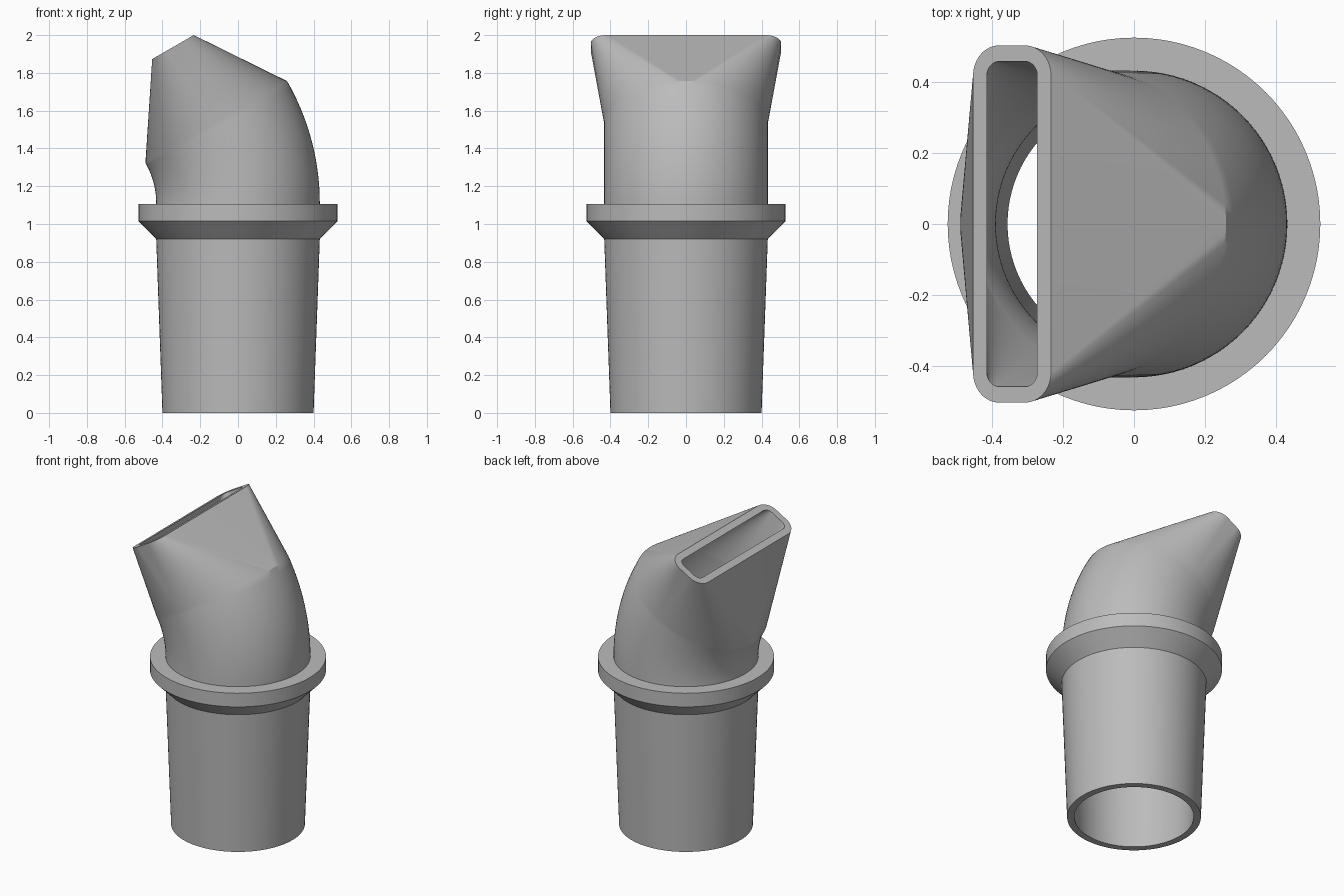
import bpy
import bmesh
from math import cos, sin, pi, radians
from mathutils import Vector

cube = bpy.data.objects.get("Cube")
if cube:
    bpy.data.objects.remove(cube)

QUARTER = 24                 # steps per quarter turn
BEND_R, BEND_Z = 0.86, 1.11  # elbow centreline radius and start height
TILT = radians(30)
OUTER, BORE = 0.433, 0.39    # elbow radii
COLLAR_Z = 1.105

grey = bpy.data.materials.new("plain grey")
grey.use_nodes = True
colour = (0.5, 0.5, 0.5, 1)
grey.diffuse_color = colour
grey.node_tree.nodes["Principled BSDF"].inputs["Base Color"].default_value = colour


def outline(half_u, half_v, r):
    """Rounded rectangle; with both halves equal to r it is a circle."""
    pts = []
    for q in range(4):
        su = 1 if q in (0, 3) else -1
        sv = 1 if q < 2 else -1
        for i in range(QUARTER + 1):
            a = (q + i / QUARTER) * pi / 2
            pts.append((su * (half_u - r) + r * cos(a), sv * (half_v - r) + r * sin(a)))
    return pts


def place(pts, centre, tilt=0.0):
    """Lay an outline in a plane leaning towards -x."""
    u = Vector((cos(tilt), 0, sin(tilt)))
    v = Vector((0, 1, 0))
    return [centre + u * a + v * b for a, b in pts]


def circle(r, z):
    return place(outline(r, r, r), Vector((0, 0, z)))


def bend(r, t):
    centre = Vector((BEND_R * (cos(t) - 1), 0, BEND_Z + BEND_R * sin(t)))
    return place(outline(r, r, r), centre, t)


def skin(name, rings):
    """Join successive rings into one smooth-shaded surface."""
    bm = bmesh.new()
    rows = [[bm.verts.new(p) for p in ring] for ring in rings]
    for low, high in zip(rows, rows[1:]):
        n = len(low)
        for i in range(n):
            j = (i + 1) % n
            bm.faces.new((low[i], low[j], high[j], high[i]))
    bmesh.ops.remove_doubles(bm, verts=bm.verts, dist=0.00005)
    mesh = bpy.data.meshes.new(name)
    bm.to_mesh(mesh)
    bm.free()
    mesh.materials.append(grey)
    obj = bpy.data.objects.new(name, mesh)
    bpy.context.collection.objects.link(obj)
    bpy.ops.object.select_all(action='DESELECT')
    obj.select_set(True)
    bpy.context.view_layer.objects.active = obj
    bpy.ops.object.shade_smooth_by_angle(angle=radians(30))
    return obj


# Tapered hollow spigot: bore downwards, bottom rim, outside upwards
skin("spigot", [circle(BORE, BEND_Z), circle(0.357, 0), circle(0.4, 0), circle(OUTER, 0.92)])

# Collar with a chamfered underside
skin("collar", [circle(OUTER, 0.92), circle(0.526, 1.015),
                circle(0.526, COLLAR_Z), circle(OUTER, COLLAR_Z)])

# Elbow running into a flattened slot mouth, then back down the inside
steps = [TILT * i / 16 for i in range(17)]
axis = Vector((-sin(TILT), 0, cos(TILT)))
elbow_end = Vector((BEND_R * (cos(TILT) - 1), 0, BEND_Z + BEND_R * sin(TILT)))
mouth = elbow_end + axis * 0.458
rings = [circle(OUTER, COLLAR_Z)]
rings += [bend(OUTER, t) for t in steps]
rings += [place(outline(0.127, 0.504, 0.085), mouth, TILT),
          place(outline(0.082, 0.459, 0.04), mouth, TILT)]
rings += [bend(BORE, t) for t in reversed(steps)]
skin("elbow_and_slot_mouth", rings)
